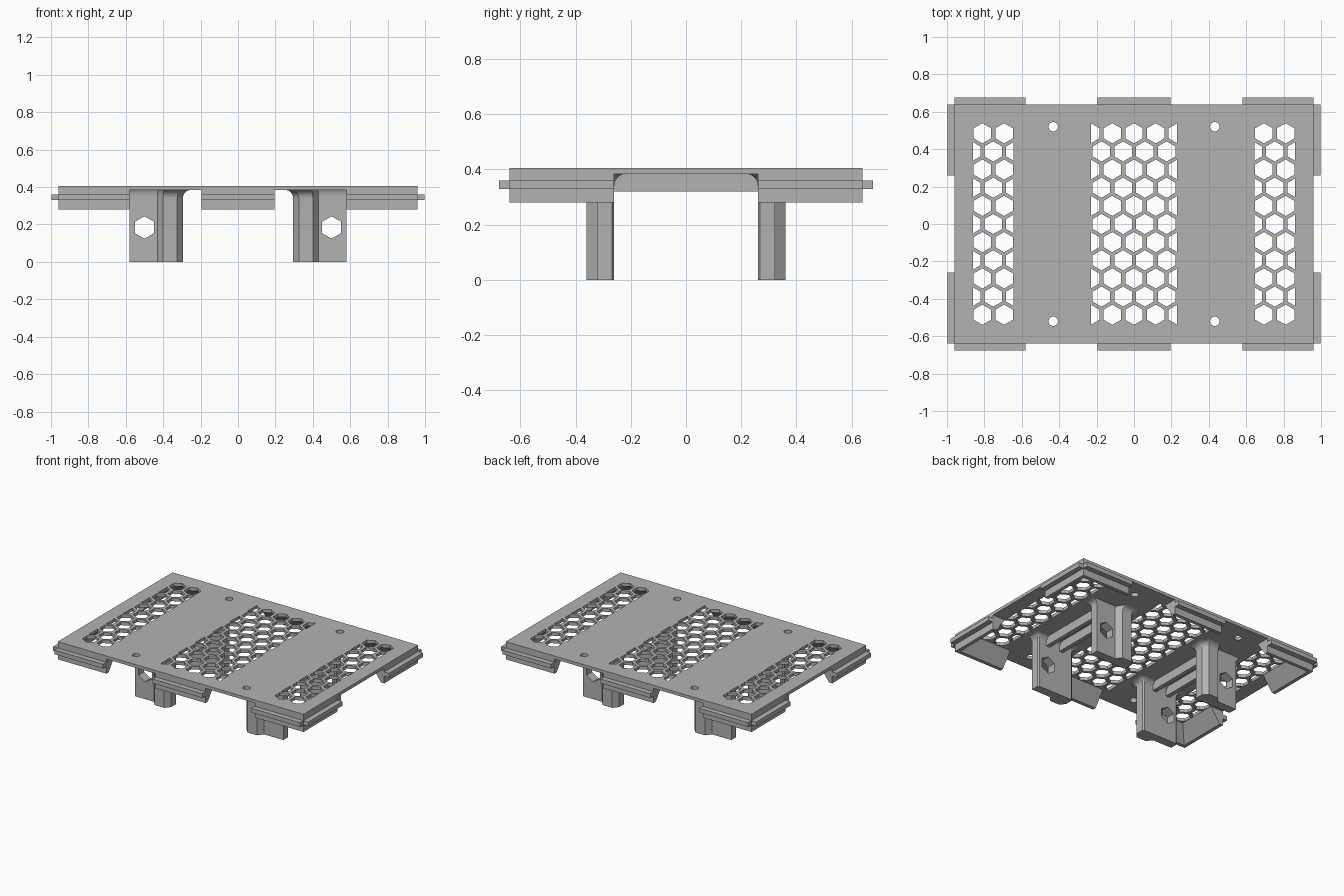
import bpy, bmesh, math
from mathutils import Vector, Matrix

if "Cube" in bpy.data.objects:
    bpy.data.objects.remove(bpy.data.objects["Cube"])

GREY = bpy.data.materials.new("matte_grey")
GREY.use_nodes = True
GREY.diffuse_color = (0.45, 0.45, 0.45, 1)
GREY.node_tree.nodes["Principled BSDF"].inputs["Base Color"].default_value = (0.45, 0.45, 0.45, 1)

HX, HY = 0.96, 0.64          # plate half size
UNDER, TOP = 0.383, 0.405    # plate underside and top


def make(name, bm):
    bmesh.ops.recalc_face_normals(bm, faces=bm.faces)
    mesh = bpy.data.meshes.new(name)
    bm.to_mesh(mesh)
    bm.free()
    mesh.materials.append(GREY)
    obj = bpy.data.objects.new(name, mesh)
    bpy.context.collection.objects.link(obj)
    return obj


def prism(bm, points, offset):
    """Extrude a flat polygon along a vector."""
    face = bm.faces.new([bm.verts.new(p) for p in points])
    out = bmesh.ops.extrude_face_region(bm, geom=[face])["geom"]
    bmesh.ops.translate(bm, vec=offset, verts=[g for g in out if isinstance(g, bmesh.types.BMVert)])


def apply(obj, kind, **settings):
    mod = obj.modifiers.new(kind.title(), kind)
    for key, value in settings.items():
        setattr(mod, key, value)
    bpy.ops.object.select_all(action='DESELECT')
    bpy.context.view_layer.objects.active = obj
    obj.select_set(True)
    bpy.ops.object.modifier_apply(modifier=mod.name)


def cut(obj, bm):
    cutter = make("cutter", bm)
    cutter.hide_render = True
    apply(obj, 'BOOLEAN', object=cutter, operation='DIFFERENCE', solver='EXACT')
    bpy.data.objects.remove(cutter)


def ring(x, y, radius, sides):
    """Polygon with a corner pointing along +y."""
    return [Vector((x + radius * math.sin(math.tau * i / sides),
                    y + radius * math.cos(math.tau * i / sides), 0)) for i in range(sides)]


def box(bm, x0, x1, y0, y1, z0, z1):
    prism(bm, [(x0, y0, z0), (x1, y0, z0), (x1, y1, z0), (x0, y1, z0)], (0, 0, z1 - z0))


# Top plate
bm = bmesh.new()
box(bm, -HX, HX, -HY, HY, UNDER, TOP)
plate = make("top_plate", bm)

# Honeycomb vents, trimmed to straight band edges
PITCH, ROW = 0.116, 0.097


def honeycomb(centre, half, shift):
    bm = bmesh.new()
    for row in range(-5, 6):
        stagger = PITCH / 2 if (row % 2 == 0) == shift else 0
        for col in range(-3, 4):
            x = col * PITCH + stagger
            if abs(x) < half + 0.03:
                bm.faces.new([bm.verts.new(p) for p in ring(centre + x, row * ROW, 0.054, 6)])
    for side in (-1, 1):
        bmesh.ops.bisect_plane(bm, geom=bm.verts[:] + bm.edges[:] + bm.faces[:],
                               plane_co=(centre + side * half, 0, 0),
                               plane_no=(side, 0, 0), clear_outer=True)
    bmesh.ops.translate(bm, vec=(0, 0, UNDER - 0.1), verts=bm.verts)
    out = bmesh.ops.extrude_face_region(bm, geom=bm.faces[:])["geom"]
    bmesh.ops.translate(bm, vec=(0, 0, 0.3), verts=[g for g in out if isinstance(g, bmesh.types.BMVert)])
    return bm


# Odd rows are the outermost: row -5 and 5 share the same stagger
cut(plate, honeycomb(0, 0.231, True))
for side in (-1, 1):
    cut(plate, honeycomb(side * 0.7525, 0.108, False))

# Screw holes
bm = bmesh.new()
for sx in (-1, 1):
    for sy in (-1, 1):
        prism(bm, [p + Vector((0, 0, 0.3)) for p in ring(sx * 0.432, sy * 0.52, 0.025, 24)], (0, 0, 0.2))
cut(plate, bm)

# Edge skirts: tongue outside, sloping brace inside (distance outward, height)
SKIRT = [(0, 0.39), (0, 0.36), (0.037, 0.36), (0.037, 0.33), (0, 0.33),
         (0, 0.28), (-0.025, 0.28), (-0.1, UNDER), (-0.1, 0.39)]


def skirt(name, start, end, along_x, mirror):
    bm = bmesh.new()
    if along_x:
        prism(bm, [(start, HY + d, z) for d, z in SKIRT], (end - start, 0, 0))
    else:
        prism(bm, [(HX + d, start, z) for d, z in SKIRT], (0, end - start, 0))
    obj = make(name, bm)
    apply(obj, 'MIRROR', use_axis=mirror, use_mirror_merge=False)


skirt("corner_skirts_front_back", 0.58, HX, True, (True, True, False))
skirt("corner_skirts_sides", 0.26, HY, False, (True, True, False))
skirt("middle_skirts", -0.195, 0.195, True, (False, True, False))

# Legs: bracket outline that flares into the plate with a fillet
OUTLINE = [(0.305, 0.26), (0.57, 0.26), (0.58, 0.268), (0.58, 0.322), (0.43, 0.322),
           (0.40, 0.36), (0.325, 0.36), (0.295, 0.325), (0.295, 0.268)]
MID_X, MID_Y, HALF_X, HALF_Y, FILLET = 0.4375, 0.31, 0.1425, 0.05, 0.045
levels = [(0, 0)]
for i in range(7):
    a = math.pi / 2 * i / 6
    levels.append((UNDER + 0.002 - FILLET * (1 - math.sin(a)), FILLET * (1 - math.cos(a))))
bm = bmesh.new()
rings = []
for z, grow in levels:
    rings.append([bm.verts.new((MID_X + (x - MID_X) * (1 + grow / HALF_X),
                                MID_Y + (y - MID_Y) * (1 + grow / HALF_Y), z)) for x, y in OUTLINE])
for low, high in zip(rings, rings[1:]):
    for i in range(len(low)):
        j = (i + 1) % len(low)
        bm.faces.new((low[i], low[j], high[j], high[i]))
bm.faces.new(rings[0][::-1])
bm.faces.new(rings[-1])
legs = make("legs", bm)

# Hexagonal window through each leg
bm = bmesh.new()
prism(bm, [(p.x, 0.1, p.y) for p in ring(0.5, 0.184, 0.06, 6)], (0, 0.4, 0))
cut(legs, bm)
apply(legs, 'MIRROR', use_axis=(True, True, False), use_mirror_merge=False)
bpy.ops.object.shade_smooth_by_angle(angle=math.radians(30))

# Stiffening ribs joining the front and back legs
bm = bmesh.new()
for x in (0.39, 0.50):
    box(bm, x - 0.015, x + 0.015, -0.265, 0.265, 0.32, UNDER + 0.005)
ribs = make("ribs", bm)
apply(ribs, 'MIRROR', use_axis=(True, False, False), use_mirror_merge=False)
